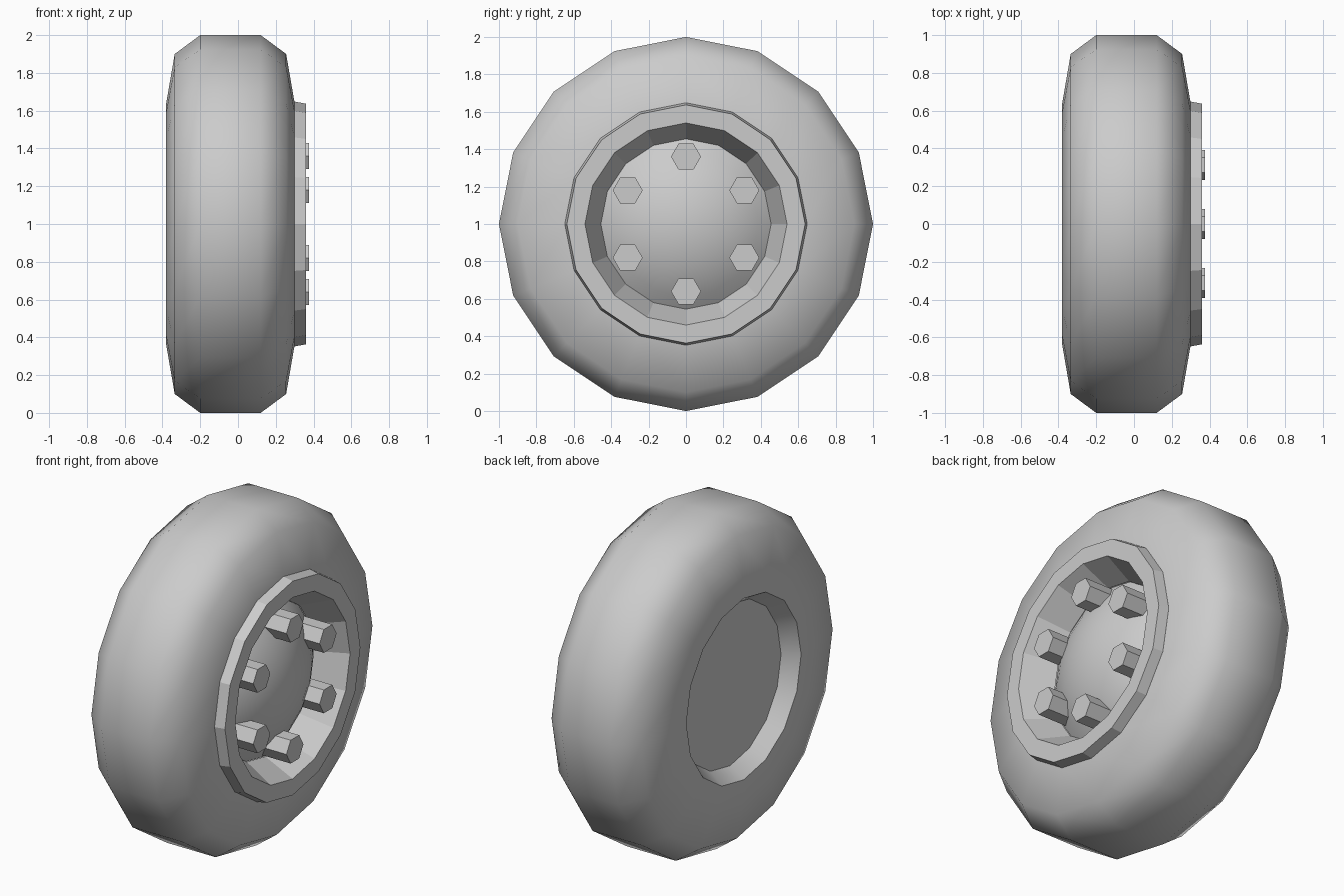
import bpy, bmesh, math

SIDES = 16

cube = bpy.data.objects.get("Cube")
if cube:
    bpy.data.objects.remove(cube, do_unlink=True)

# Single grey material
grey = bpy.data.materials.new("plain grey")
grey.use_nodes = True
GREY = (0.6, 0.6, 0.6, 1)
grey.diffuse_color = GREY
grey.node_tree.nodes["Principled BSDF"].inputs["Base Color"].default_value = GREY


def finish(name, bm, angle=None):
    """Turn a bmesh into a standing object, smoothed below the given angle."""
    mesh = bpy.data.meshes.new(name)
    bm.to_mesh(mesh)
    bm.free()
    obj = bpy.data.objects.new(name, mesh)
    bpy.context.collection.objects.link(obj)
    mesh.materials.append(grey)
    obj.location.z = 1
    if angle:
        bpy.ops.object.select_all(action="DESELECT")
        obj.select_set(True)
        bpy.context.view_layer.objects.active = obj
        bpy.ops.object.shade_smooth_by_angle(angle=math.radians(angle))
    return obj


def lathe(name, profile, angle=None):
    """Spin (x, radius) points around the x axis; radius 0 closes the end."""
    bm = bmesh.new()
    rings = []
    for x, r in profile:
        count = SIDES if r else 1
        turns = [math.tau * i / SIDES for i in range(count)]
        rings.append([bm.verts.new((x, r * math.sin(t), r * math.cos(t)))
                      for t in turns])
    for a, b in zip(rings, rings[1:]):
        for i in range(SIDES):
            j = (i + 1) % SIDES
            corners = [a[i % len(a)], a[j % len(a)], b[j % len(b)], b[i % len(b)]]
            bm.faces.new(list(dict.fromkeys(corners)))
    bmesh.ops.recalc_face_normals(bm, faces=bm.faces)
    # An open surface is oriented by its first face: a face made in ring
    # order points outward when the profile runs towards +x
    bm.normal_update()
    return finish(name, bm, angle)


# Tyre, a closed ring with rounded shoulders and a bored centre
lathe("tyre", [(-0.29, 0.48), (-0.38, 0.54), (-0.38, 0.64), (-0.335, 0.9),
               (-0.2, 1.0), (0.12, 1.0), (0.255, 0.9), (0.3, 0.64),
               (0.2, 0.6), (-0.29, 0.48)], 55)

# Flat plate closing the back of the bore
lathe("back_plate", [(-0.29, 0), (-0.29, 0.485), (-0.25, 0.485), (-0.25, 0)])

# Rim lip with its sloping inner wall
lathe("rim", [(0.18, 0.455), (0.36, 0.54), (0.36, 0.637), (0.3, 0.648),
              (0.16, 0.6), (0.18, 0.455)])

# Domed hub with a closed back
edge, slope, steps = 0.455, math.radians(40), 6
ball = edge / math.sin(slope)
dome = [(0.175 + ball * (math.cos(a) - math.cos(slope)), ball * math.sin(a))
        for a in (slope * i / steps for i in range(steps + 1))]
lathe("hub_dome", dome + [(0.1, edge), (0.1, 0)], 35)

# Six hexagonal wheel bolts
for n in range(6):
    turn = math.tau * n / 6
    bm = bmesh.new()
    bmesh.ops.create_cone(bm, cap_ends=True, segments=6, radius1=0.08,
                          radius2=0.08, depth=0.2)
    for v in bm.verts:
        x, y, z = v.co
        v.co = (z + 0.275, y, x)
    bmesh.ops.translate(bm, verts=bm.verts,
                        vec=(0, 0.36 * math.sin(turn), 0.36 * math.cos(turn)))
    bmesh.ops.recalc_face_normals(bm, faces=bm.faces)
    finish(f"bolt_{n + 1}", bm)
